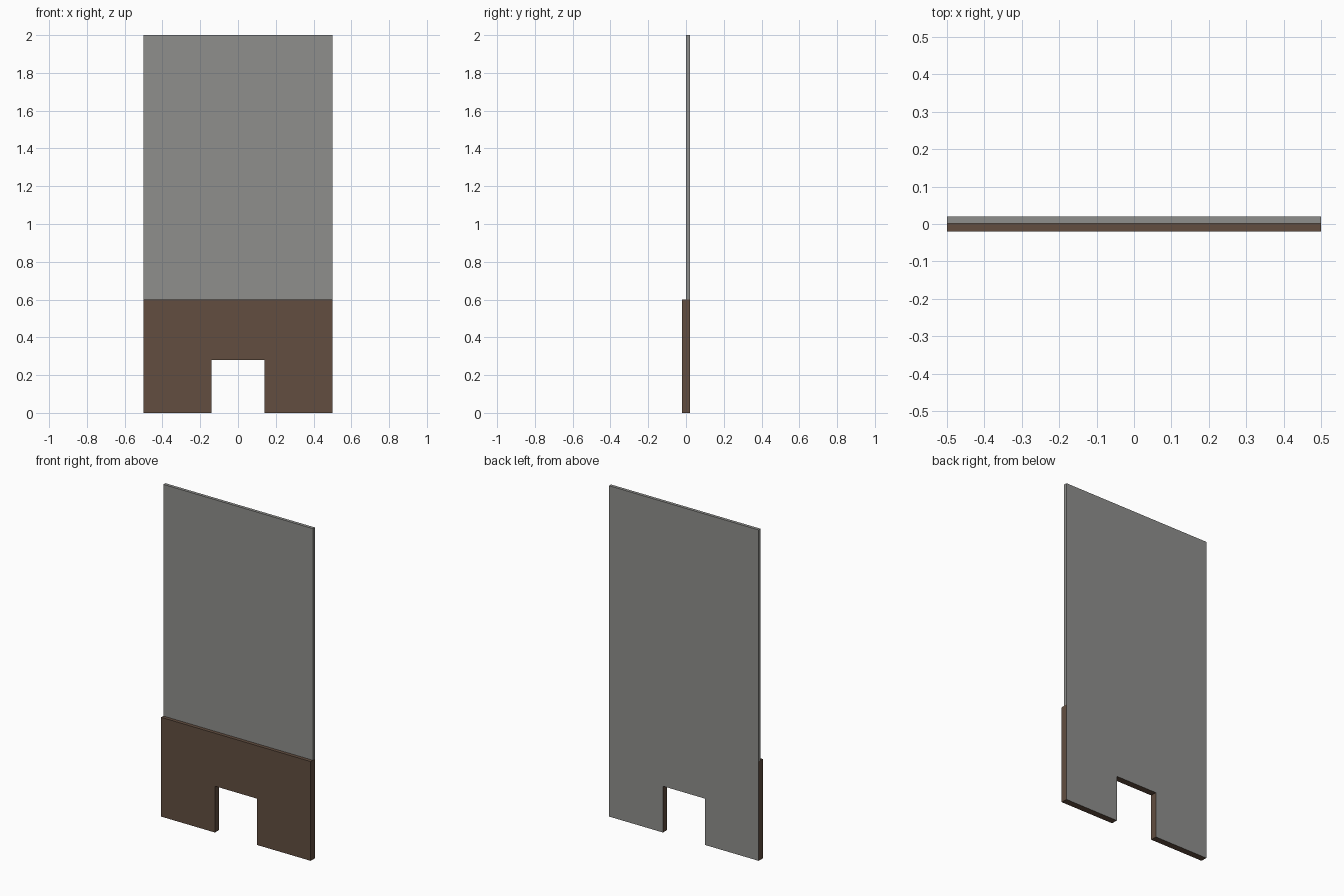
import bpy, bmesh

if "Cube" in bpy.data.objects:
    bpy.data.objects.remove(bpy.data.objects["Cube"])

W, BACK, FRONT, STEP = 0.5, 0.02, -0.02, 0.001
BASE_H, TOP_H = 0.6, 2.0
GAP_W, GAP_H = 0.14, 0.28


def material(name, rgb):
    m = bpy.data.materials.new(name)
    m.diffuse_color = (*rgb, 1)
    m.use_nodes = True
    m.node_tree.nodes["Principled BSDF"].inputs["Base Color"].default_value = m.diffuse_color
    return m


grey = material("grey plaster", (0.275, 0.275, 0.265))
brown = material("brown wood", (0.122, 0.076, 0.051))


def slab(name, profile, y0, y1, mats):
    """Extrude an x-z outline from y0 to y1; back faces take the last material."""
    bm = bmesh.new()
    face = bm.faces.new([bm.verts.new((x, y0, z)) for x, z in profile])
    ext = bmesh.ops.extrude_face_region(bm, geom=[face], use_keep_orig=True)
    moved = [g for g in ext["geom"] if isinstance(g, bmesh.types.BMVert)]
    bmesh.ops.translate(bm, verts=moved, vec=(0, y1 - y0, 0))
    bmesh.ops.recalc_face_normals(bm, faces=bm.faces)
    for f in bm.faces:
        f.material_index = len(mats) - 1 if f.normal.y > 0.5 else 0
    me = bpy.data.meshes.new(name)
    bm.to_mesh(me)
    bm.free()
    for m in mats:
        me.materials.append(m)
    ob = bpy.data.objects.new(name, me)
    bpy.context.collection.objects.link(ob)
    return ob


# Thin upper wall panel
slab("upper_panel", [(-W, BASE_H), (W, BASE_H), (W, TOP_H), (-W, TOP_H)],
     STEP, BACK, [grey])

# Thicker wainscot with a square opening, grey on the back
half = [(GAP_W, GAP_H), (GAP_W, 0), (W, 0), (W, BASE_H)]
slab("wainscot", half + [(-x, z) for x, z in reversed(half)],
     FRONT, BACK, [brown, grey])
